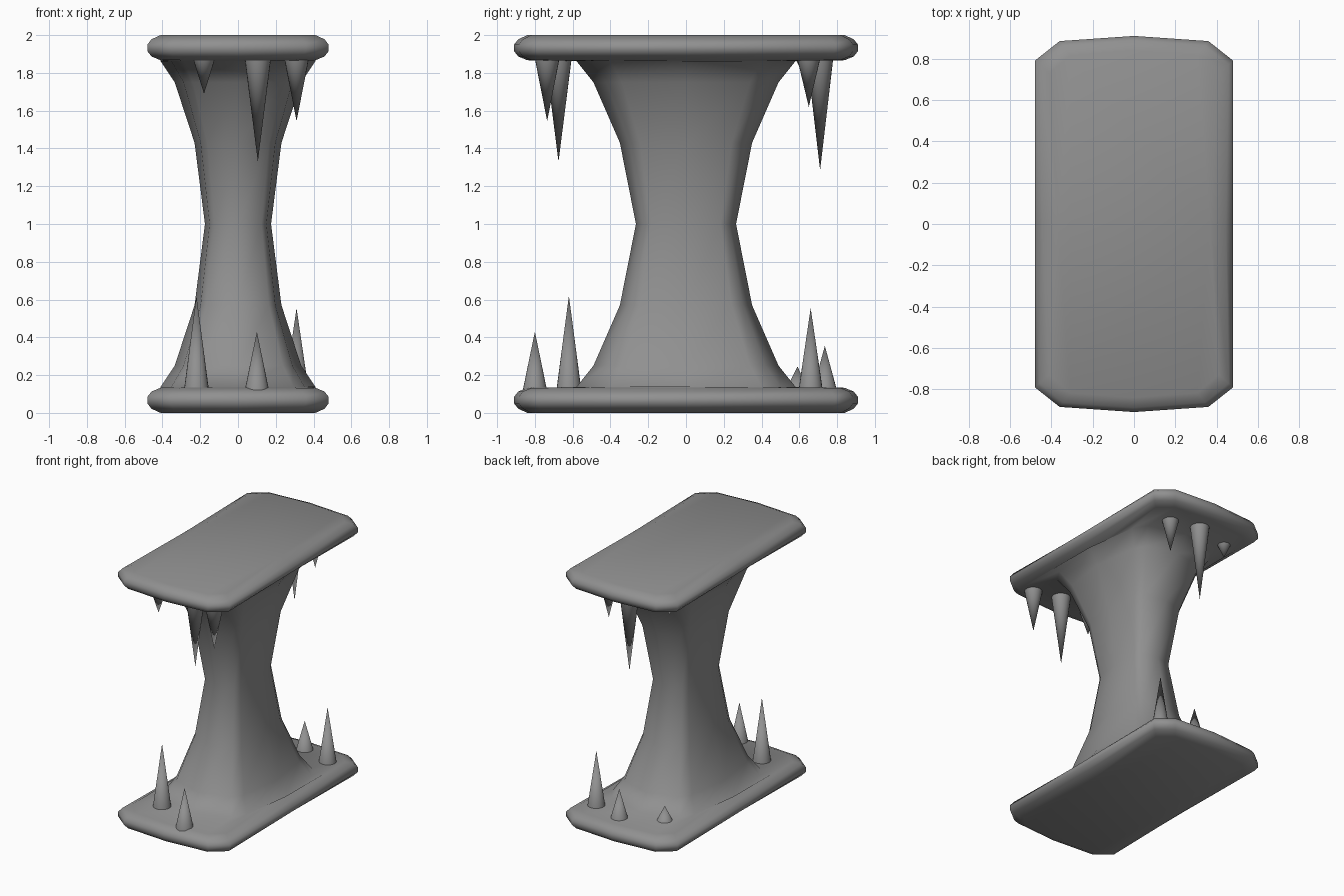
import bpy, bmesh, math

if "Cube" in bpy.data.objects:
    bpy.data.objects.remove(bpy.data.objects["Cube"])

# Dark grey shared by every part
grey = bpy.data.materials.new("dark_grey")
grey.diffuse_color = (0.28, 0.28, 0.28, 1)
grey.use_nodes = True
grey.node_tree.nodes["Principled BSDF"].inputs["Base Color"].default_value = grey.diffuse_color


def make_object(name, bm, angle):
    bmesh.ops.recalc_face_normals(bm, faces=bm.faces[:])
    mesh = bpy.data.meshes.new(name)
    bm.to_mesh(mesh)
    bm.free()
    mesh.materials.append(grey)
    obj = bpy.data.objects.new(name, mesh)
    bpy.context.collection.objects.link(obj)
    bpy.ops.object.select_all(action='DESELECT')
    obj.select_set(True)
    bpy.context.view_layer.objects.active = obj
    bpy.ops.object.shade_smooth_by_angle(angle=math.radians(angle))


def loft(name, rings, angle):
    """Skin a stack of equal-length point rings and cap both ends."""
    bm = bmesh.new()
    loops = [[bm.verts.new(p) for p in ring] for ring in rings]
    for a, b in zip(loops, loops[1:]):
        n = len(a)
        for i in range(n):
            bm.faces.new((a[i], a[(i + 1) % n], b[(i + 1) % n], b[i]))
    bm.faces.new(loops[0])
    bm.faces.new(loops[-1])
    make_object(name, bm, angle)


def mirrored(a, b, c, d):
    """Full 12-point outline from four points of one quarter."""
    (bx, by), (cx, cy) = b, c
    return [(a, 0), b, c, (0, d), (-cx, cy), (-bx, by),
            (-a, 0), (-bx, -by), (-cx, -cy), (0, -d), (cx, -cy), (bx, -by)]


PLAN = mirrored(0.48, (0.48, 0.79), (0.36, 0.885), 0.91)   # slab outline
SECTION = mirrored(1, (0.86, 0.69), (0.71, 0.86), 1)       # column section


# Slab with a rounded rim, eased in a little more at the middle of the long sides
def slab_ring(z, d):
    ring = []
    for x, y in PLAN:
        e = d * 1.6 if y == 0 else d
        ring.append((x * (1 - e / 0.48), y * (1 - d / 0.91), z))
    return ring


def column_ring(z, a, b):
    return [(sx * a, sy * b, z) for sx, sy in SECTION]


# Body: base slab flowing into a waisted column, repeated upside down above
RIM = [(0, 0.07), (0.022, 0.022), (0.05, 0), (0.085, 0), (0.113, 0.022), (0.133, 0.07)]
FLARE = [(0.137, 0.41, 0.58), (0.25, 0.335, 0.49), (0.57, 0.23, 0.35)]
lower = [slab_ring(*r) for r in RIM] + [column_ring(*f) for f in FLARE]
upper = [[(x, y, 2 - z) for x, y, z in ring] for ring in reversed(lower)]
loft("column_and_slabs", lower + [column_ring(1.0, 0.175, 0.265)] + upper, 80)


# Spikes rising from the base and hanging from the top
def spike(name, x, y, base, tip, r, sides=20):
    bm = bmesh.new()
    ring = [bm.verts.new((x + r * math.cos(2 * math.pi * i / sides),
                          y + r * math.sin(2 * math.pi * i / sides), base))
            for i in range(sides)]
    top = bm.verts.new((x, y, tip))
    for i in range(sides):
        bm.faces.new((ring[i], ring[(i + 1) % sides], top))
    bm.faces.new(ring)
    make_object(name, bm, 50)


LOWER = [(-0.22, -0.62, 0.62, 0.066), (0.10, -0.80, 0.43, 0.064),
         (0.31, 0.66, 0.555, 0.064), (0.06, 0.735, 0.355, 0.064),
         (-0.23, 0.59, 0.245, 0.062)]
UPPER = [(0.31, -0.735, 1.545, 0.066), (0.105, -0.675, 1.33, 0.07),
         (-0.18, -0.72, 1.69, 0.06), (0.21, 0.65, 1.62, 0.062),
         (-0.01, 0.71, 1.285, 0.07), (-0.30, 0.63, 1.765, 0.052)]
for i, (x, y, tip, r) in enumerate(LOWER):
    spike(f"lower_spike_{i + 1}", x, y, 0.12, tip, r)
for i, (x, y, tip, r) in enumerate(UPPER):
    spike(f"upper_spike_{i + 1}", x, y, 1.88, tip, r)
